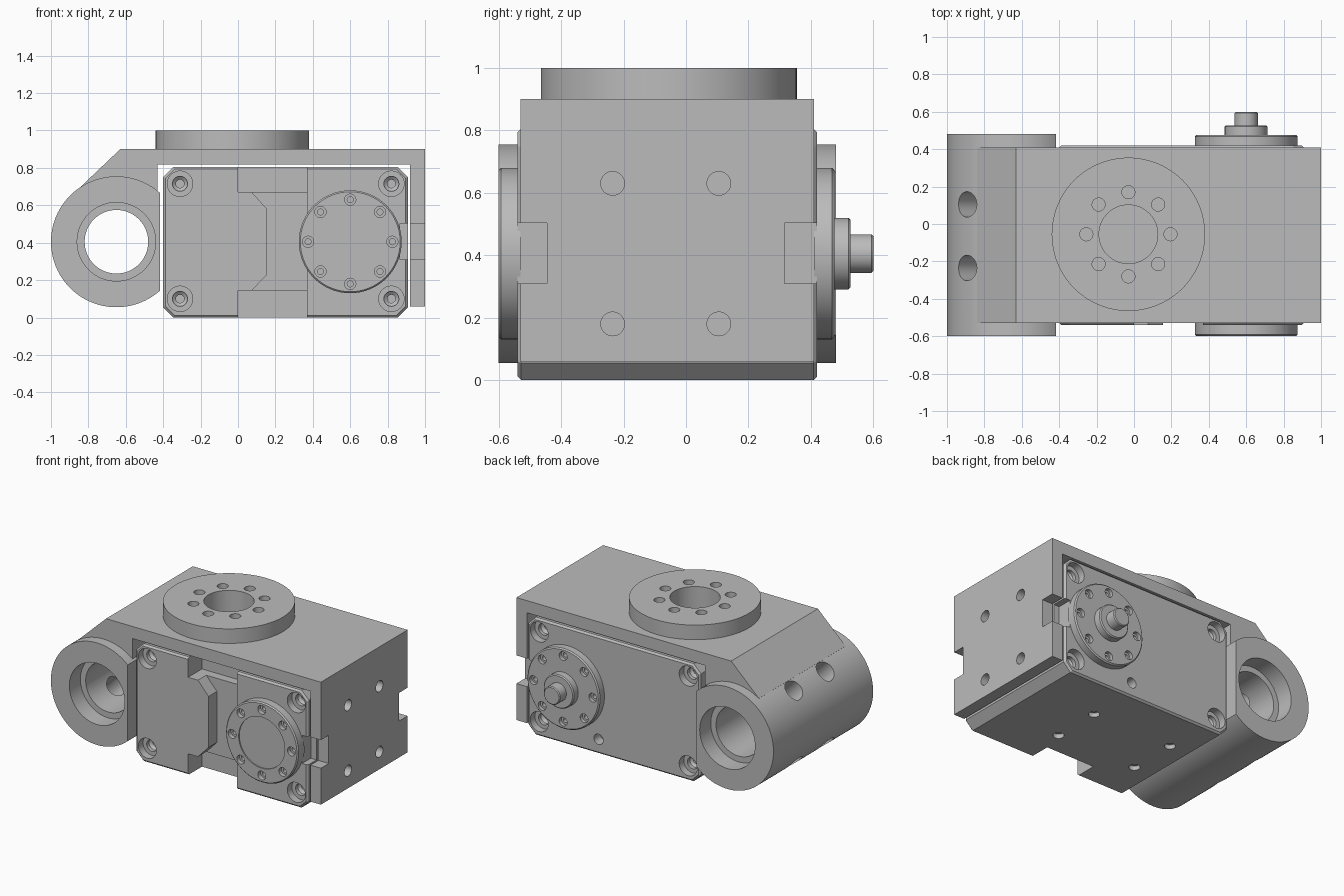
import bpy, bmesh, math
from mathutils import Vector

cube = bpy.data.objects.get("Cube")
if cube:
    bpy.data.objects.remove(cube, do_unlink=True)

grey = bpy.data.materials.new("machined grey")
grey.use_nodes = True
grey.diffuse_color = (0.5, 0.5, 0.5, 1)
grey.node_tree.nodes["Principled BSDF"].inputs["Base Color"].default_value = (0.5, 0.5, 0.5, 1)

FRONT, BACK = Vector((0, -1, 0)), Vector((0, 1, 0))
UP, RIGHT = Vector((0, 0, 1)), Vector((1, 0, 0))


def lathe(bm, centre, axis, profile, seg=32):
    """Closed turned solid; profile holds (radius, distance along axis)."""
    rot = axis.to_track_quat('Z', 'Y')
    rings = []
    for r, h in profile:
        rings.append([bm.verts.new(Vector(centre) + rot @ Vector(
            (r * math.cos(math.tau * i / seg), r * math.sin(math.tau * i / seg), h)))
            for i in range(seg)])
    for a, b in zip(rings, rings[1:]):
        for i in range(seg):
            j = (i + 1) % seg
            bm.faces.new((a[i], a[j], b[j], b[i]))
    bm.faces.new(rings[0][::-1])
    bm.faces.new(rings[-1])


def prism(bm, points, y0, y1, chamfer=0):
    """Side outline in x and z, extruded along y, with optional edge chamfer."""
    a = [bm.verts.new((x, y0, z)) for x, z in points]
    b = [bm.verts.new((x, y1, z)) for x, z in points]
    caps = [bm.faces.new(a), bm.faces.new(b[::-1])]
    n = len(points)
    for i in range(n):
        j = (i + 1) % n
        bm.faces.new((a[j], a[i], b[i], b[j]))
    if chamfer:
        edges = [e for f in caps for e in f.edges]
        bmesh.ops.bevel(bm, geom=edges, offset=chamfer, segments=1, affect='EDGES')


def box(bm, x0, x1, y0, y1, z0, z1):
    prism(bm, [(x0, z0), (x1, z0), (x1, z1), (x0, z1)], y0, y1)


def finish(bm, name):
    bmesh.ops.recalc_face_normals(bm, faces=bm.faces)
    mesh = bpy.data.meshes.new(name)
    bm.to_mesh(mesh)
    bm.free()
    mesh.materials.append(grey)
    ob = bpy.data.objects.new(name, mesh)
    bpy.context.collection.objects.link(ob)
    return ob


def combine(target, bm, operation='DIFFERENCE'):
    tool = finish(bm, "cutter")
    tool.hide_render = True
    mod = target.modifiers.new("cut", 'BOOLEAN')
    mod.operation, mod.object, mod.solver = operation, tool, 'EXACT'
    bpy.context.view_layer.objects.active = target
    bpy.ops.object.modifier_apply(modifier=mod.name)
    bpy.data.objects.remove(tool, do_unlink=True)


def smooth(ob):
    bpy.ops.object.select_all(action='DESELECT')
    ob.select_set(True)
    bpy.context.view_layer.objects.active = ob
    bpy.ops.object.shade_smooth_by_angle(angle=math.radians(30))


def ring(radius, count=8):
    return [(radius * math.cos(math.tau * i / count), radius * math.sin(math.tau * i / count))
            for i in range(count)]


HOLE_Y = (-0.235, 0.105)
TUBE_X, AXIS_Z, HORN_X = -0.65, 0.405, 0.6

# Bracket: bent plate over the top and down the side
bm = bmesh.new()
prism(bm, [(-0.63, 0.9), (1, 0.9), (1, 0.06), (0.92, 0.06), (0.92, 0.817), (-0.43, 0.817),
           (-0.43, 0.15), (-0.65, 0.3), (-0.84, 0.7)], -0.53, 0.41)
bracket = finish(bm, "bracket")

# Clamp tube, merged into the bracket
bm = bmesh.new()
lathe(bm, (TUBE_X, 0, AXIS_Z), BACK, [(0.35, -0.6), (0.35, 0.48)], 96)
combine(bracket, bm, 'UNION')

# Flat on the tube beside the drive unit
bm = bmesh.new()
box(bm, -0.417, -0.2, -0.7, 0.6, 0, 0.817)
combine(bracket, bm)

# Stepped tube bore
bm = bmesh.new()
lathe(bm, (TUBE_X, 0, AXIS_Z), BACK,
      [(0.21, -0.7), (0.21, -0.48), (0.17, -0.48), (0.17, 0.36), (0.21, 0.36), (0.21, 0.6)], 64)
combine(bracket, bm)

# Radial tube holes, wall holes and side notches
bm = bmesh.new()
for y in HOLE_Y:
    for side in (1, -1):
        out = Vector((-math.cos(0.8), 0, side * math.sin(0.8)))
        lathe(bm, (TUBE_X, y, AXIS_Z), out, [(0.068, 0.12), (0.068, 0.5)])
    for z in (0.18, 0.63):
        lathe(bm, (0.9, y, z), RIGHT, [(0.038, 0), (0.038, 0.2)])
for y0, y1 in ((-0.7, -0.445), (0.315, 0.6)):
    box(bm, 0.865, 1.1, y0, y1, 0.31, 0.503)
combine(bracket, bm)

# Mounting ring on top
bm = bmesh.new()
lathe(bm, (-0.03, -0.055, 0), UP, [(0.41, 0.88), (0.41, 1)], 96)
combine(bracket, bm, 'UNION')
bm = bmesh.new()
lathe(bm, (-0.03, -0.055, 0), UP, [(0.157, 0.85), (0.157, 1.1)], 64)
for dx, dy in ring(0.225):
    lathe(bm, (-0.03 + dx, -0.055 + dy, 0), UP, [(0.035, 0.87), (0.035, 1.1)], 24)
combine(bracket, bm)
smooth(bracket)

# Drive unit body with clipped corners
bm = bmesh.new()
x0, x1, z0, z1, c = -0.4, 0.908, 0, 0.805, 0.055
prism(bm, [(x0 + c, z0), (x1 - c, z0), (x1, z0 + c), (x1, z1 - c),
           (x1 - c, z1), (x0 + c, z1), (x0, z1 - c), (x0, z0 + c)], -0.54, 0.42, 0.012)
body = finish(bm, "drive_body")

# Front channel: upper and lower notches, then the shallower pocket beside the tab
bm = bmesh.new()
box(bm, 0, 0.37, -0.7, -0.39, 0.67, 0.9)
box(bm, 0, 0.37, -0.7, -0.39, -0.1, 0.145)
combine(body, bm)
bm = bmesh.new()
prism(bm, [(0.065, 0.68), (0.38 - 0.01, 0.68), (0.37, 0.135), (0.065, 0.135),
           (0.155, 0.23), (0.155, 0.58)], -0.7, -0.45)
combine(body, bm)

# Stepped corner screw holes, underside holes and side notches
bm = bmesh.new()
bore = [(0.022, 0.3), (0.022, 0.45), (0.04, 0.465), (0.04, 0.49), (0.068, 0.49), (0.068, 0.7)]
for x in (-0.31, 0.82):
    for z in (0.1, 0.715):
        lathe(bm, (x, 0, z), FRONT, bore)
        lathe(bm, (x, -0.12, z), BACK, bore)
for x in (-0.2, 0.41):
    for y in HOLE_Y:
        lathe(bm, (x, y, 0), UP, [(0.035, -0.1), (0.035, 0.03), (0.02, 0.03), (0.02, 0.1)])
lathe(bm, (0.37, 0.35, 0.1), BACK, [(0.035, 0), (0.035, 0.2)])
for y0, y1 in ((-0.7, -0.445), (0.315, 0.6)):
    box(bm, 0.865, 1.1, y0, y1, 0.31, 0.503)
combine(body, bm)
smooth(body)

# Front and back output flanges
for name, y, axis, thick in (("front_flange", -0.53, FRONT, 0.07), ("back_flange", 0.41, BACK, 0.065)):
    bm = bmesh.new()
    lathe(bm, (HORN_X, y, AXIS_Z), axis,
          [(0.275, 0), (0.275, thick - 0.008), (0.267, thick)], 64)
    flange = finish(bm, name)
    bm = bmesh.new()
    for dx, dz in ring(0.225):
        lathe(bm, (HORN_X + dx, y, AXIS_Z + dz), axis,
              [(0.016, 0.01), (0.016, 0.04), (0.03, 0.04), (0.03, 0.1)], 24)
    if axis == FRONT:
        lathe(bm, (HORN_X, y, AXIS_Z), axis, [(0.175, thick - 0.008), (0.175, 0.1)], 64)
    combine(flange, bm)
    smooth(flange)

# Stepped back shaft
bm = bmesh.new()
lathe(bm, (HORN_X, 0, AXIS_Z), BACK, [(0.115, 0.46), (0.115, 0.52), (0.108, 0.527),
                                    (0.062, 0.527), (0.062, 0.594), (0.056, 0.6)], 48)
smooth(finish(bm, "back_shaft"))
